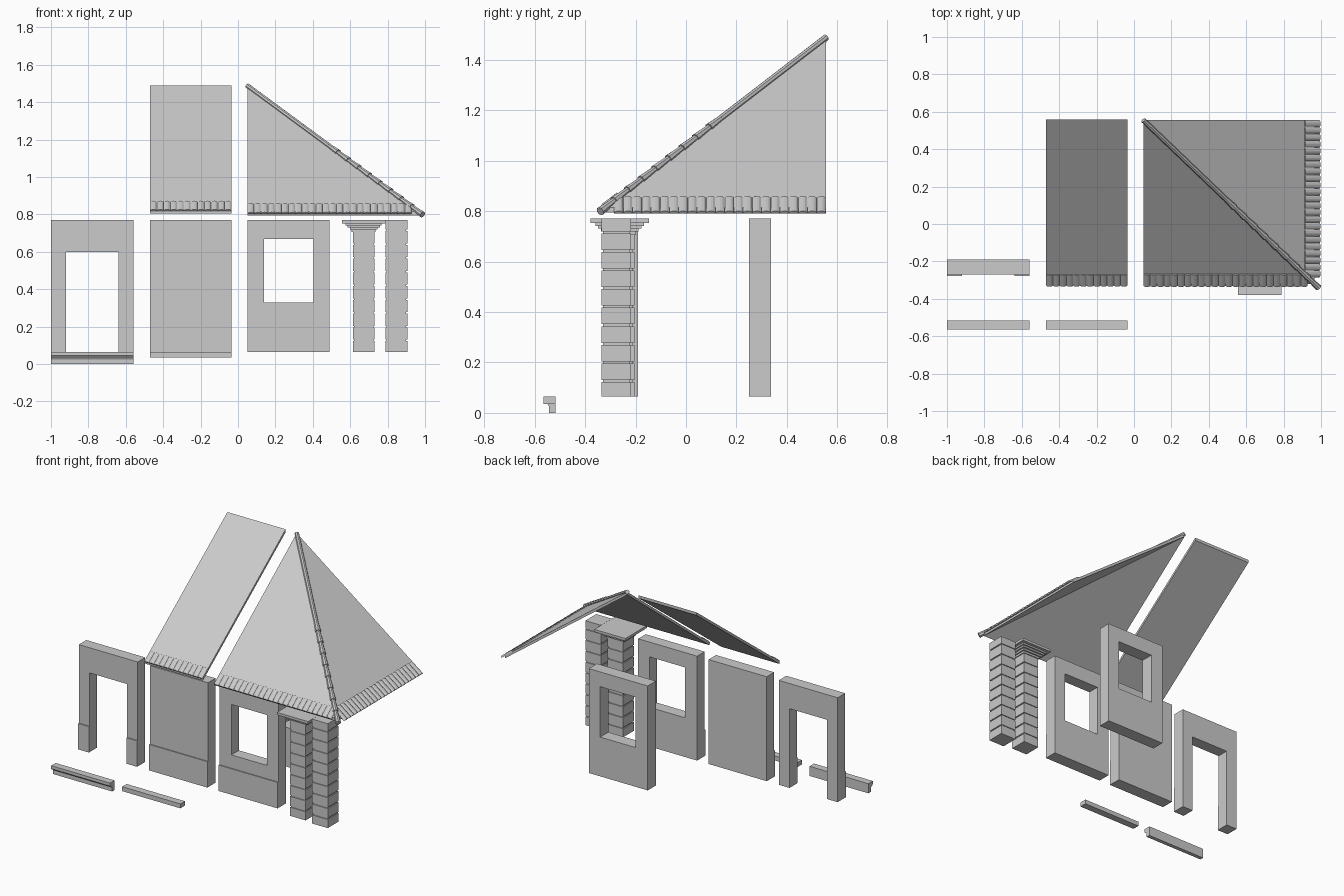
import bpy
import bmesh
import math
from mathutils import Vector, Matrix

cube = bpy.data.objects.get("Cube")
if cube:
    bpy.data.objects.remove(cube, do_unlink=True)

grey = bpy.data.materials.new("plain grey")
grey.use_nodes = True
grey.diffuse_color = (0.6, 0.6, 0.6, 1)
grey.node_tree.nodes["Principled BSDF"].inputs["Base Color"].default_value = (0.6, 0.6, 0.6, 1)


def finish(name, bm):
    bmesh.ops.recalc_face_normals(bm, faces=bm.faces)
    mesh = bpy.data.meshes.new(name)
    bm.to_mesh(mesh)
    bm.free()
    mesh.materials.append(grey)
    obj = bpy.data.objects.new(name, mesh)
    bpy.context.collection.objects.link(obj)
    return obj


def add_box(bm, x, y, z):
    """Box from (low, high) pairs."""
    size = [b - a for a, b in (x, y, z)]
    mid = [(a + b) / 2 for a, b in (x, y, z)]
    bmesh.ops.create_cube(bm, size=1, matrix=Matrix.Translation(mid) @ Matrix.Diagonal((*size, 1)))


def add_prism(bm, points, offset):
    """Polygon extruded along an offset vector."""
    face = bm.faces.new([bm.verts.new(p) for p in points])
    ext = bmesh.ops.extrude_face_region(bm, geom=[face], use_keep_orig=True)
    verts = [g for g in ext["geom"] if isinstance(g, bmesh.types.BMVert)]
    bmesh.ops.translate(bm, verts=verts, vec=offset)


def add_wall(bm, xs, zs, y0, y1, hole=None):
    """Grid of cells in the xz plane, with one cell left open, extruded in y."""
    grid = [[bm.verts.new((x, y0, z)) for z in zs] for x in xs]
    faces = []
    for i in range(len(xs) - 1):
        for j in range(len(zs) - 1):
            if (i, j) != hole:
                faces.append(bm.faces.new((grid[i][j], grid[i + 1][j],
                                           grid[i + 1][j + 1], grid[i][j + 1])))
    ext = bmesh.ops.extrude_face_region(bm, geom=faces, use_keep_orig=True)
    verts = [g for g in ext["geom"] if isinstance(g, bmesh.types.BMVert)]
    bmesh.ops.translate(bm, verts=verts, vec=(0, y1 - y0, 0))


# Walls, the front ones with a slightly proud lower band
BOTTOM, TOP, BAND = 0.065, 0.77, 0.24
FRONT, BACK, PROUD = -0.27, -0.19, -0.277

bm = bmesh.new()
xs = (-1, -0.92, -0.64, -0.56)
add_wall(bm, xs, (BOTTOM, 0.6, TOP), FRONT, BACK, (1, 0))
add_wall(bm, xs, (BOTTOM, BAND), PROUD, FRONT, (1, 0))
finish("door_wall", bm)

bm = bmesh.new()
add_box(bm, (-0.47, -0.035), (FRONT, BACK), (BOTTOM, TOP))
add_box(bm, (-0.47, -0.035), (PROUD, FRONT), (BOTTOM, BAND))
finish("solid_wall", bm)

window_xs, window_zs = (0.05, 0.14, 0.405, 0.49), (BOTTOM, 0.33, 0.67, TOP)
bm = bmesh.new()
add_wall(bm, window_xs, window_zs, FRONT, BACK, (1, 1))
add_box(bm, (0.05, 0.49), (PROUD, FRONT), (BOTTOM, BAND))
finish("front_window_wall", bm)

bm = bmesh.new()
add_wall(bm, window_xs, window_zs, 0.25, 0.337, (1, 1))
finish("back_window_wall", bm)

# Base mouldings
bm = bmesh.new()
profile = [(-0.517, 0), (-0.543, 0), (-0.543, 0.025), (-0.549, 0.034),
           (-0.559, 0.038), (-0.565, 0.045), (-0.565, 0.065), (-0.517, 0.065)]
add_prism(bm, [(-1, y, z) for y, z in profile], (0.44, 0, 0))
finish("tall_base_moulding", bm)

bm = bmesh.new()
add_box(bm, (-0.47, -0.035), (-0.565, -0.517), (0.035, 0.065))
finish("short_base_moulding", bm)


# Block pillars with recessed joints
def pillar(name, cx, cy, top):
    bm = bmesh.new()
    half, gap, depth, pitch = 0.058, 0.004, 0.006, 0.0735
    inner = half - depth
    add_box(bm, (cx - inner, cx + inner), (cy - inner, cy + inner), (BOTTOM + 0.002, top - 0.002))
    joints = [0.127 + pitch * i for i in range(9)]
    lows = [BOTTOM] + [z + gap for z in joints]
    highs = [z - gap for z in joints] + [top]
    for low, high in zip(lows, highs):
        if high > low:
            add_box(bm, (cx - half, cx + half), (cy - half, cy + half), (low, high))
    return finish(name, bm)


pillar("corner_pillar", 0.847, -0.277, TOP)
pillar("capital_pillar", 0.672, -0.263, 0.735)

bm = bmesh.new()
for half, low, high in ((0.064, 0.706, 0.719), (0.074, 0.719, 0.731),
                        (0.086, 0.731, 0.742), (0.096, 0.742, 0.753), (0.116, 0.753, TOP)):
    add_box(bm, (0.672 - half, 0.672 + half), (-0.263 - half, -0.263 + half), (low, high))
finish("pillar_capital", bm)


# Roof slopes
def add_eave_tiles(bm, start, end, down, length):
    """Row of shallow half-round tiles from start to end, running down the slope."""
    start, end = Vector(start), Vector(end)
    down = Vector(down).normalized()
    count = round((end - start).length / 0.036)
    step = (end - start) / count
    up = step.cross(down).normalized()
    if up.z < 0:
        up = -up
    for i in range(count):
        mid = start + step * (i + 0.5)
        arc = []
        for k in range(7):
            a = math.pi * k / 6
            arc.append(mid - step * 0.5 * math.cos(a) + up * (0.012 * math.sin(a) - 0.004))
        add_prism(bm, arc, down * length)


THICK = (0, 0, -0.02)
apex = Vector((0.05, 0.555, 1.488))
corner = Vector((0.965, -0.32, 0.815))

bm = bmesh.new()
ridge_y, ridge_z, eave_y, eave_z = 0.558, 1.49, -0.325, 0.825
add_prism(bm, [(-0.47, eave_y, eave_z), (-0.035, eave_y, eave_z),
               (-0.035, ridge_y, ridge_z), (-0.47, ridge_y, ridge_z)], THICK)
slope = Vector((0, eave_y - ridge_y, eave_z - ridge_z))
lift = slope.normalized() * 0.07
add_eave_tiles(bm, Vector((-0.47, eave_y, eave_z)) - lift,
               Vector((-0.035, eave_y, eave_z)) - lift, slope, 0.077)
finish("straight_roof", bm)

front_eave = Vector((apex.x, corner.y, corner.z))
side_eave = Vector((corner.x, apex.y, corner.z))
for name, eave, length in (("front_hip_roof", front_eave, 0.08), ("side_hip_roof", side_eave, 0.1)):
    bm = bmesh.new()
    add_prism(bm, [apex, eave, corner], THICK)
    slope = eave - apex
    lift = slope.normalized() * 0.065
    inset = (corner - eave) * 0.96
    add_eave_tiles(bm, eave - lift, eave + inset - lift, slope, length)
    finish(name, bm)

# Hip cap: plain upper rod, overlapping tapered tiles below
bm = bmesh.new()
hip = corner - apex
turn = hip.to_track_quat("Z", "Y").to_matrix().to_4x4()


def add_cap(t0, t1, r0, r1):
    mid = apex + hip * ((t0 + t1) / 2)
    bmesh.ops.create_cone(bm, cap_ends=True, segments=8, radius1=r0, radius2=r1,
                          depth=hip.length * (t1 - t0), matrix=Matrix.Translation(mid) @ turn)


add_cap(0, 0.48, 0.014, 0.014)
tiles = 9
for i in range(tiles):
    t = 0.46 + 0.555 * i / tiles
    add_cap(t, t + 0.07, 0.012, 0.018)
finish("hip_cap", bm)
